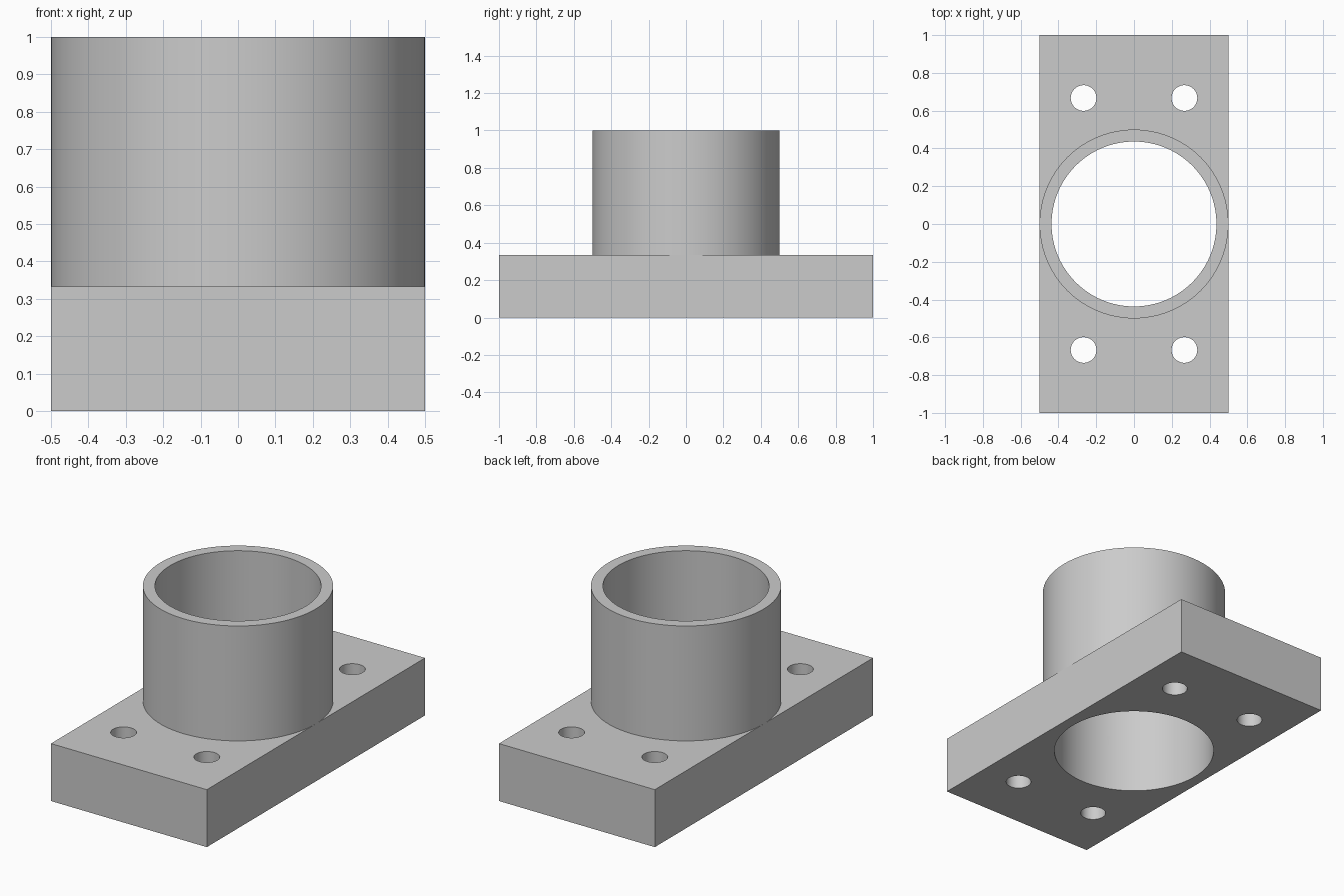
import bpy, bmesh, math
from mathutils import Matrix, Vector

if "Cube" in bpy.data.objects:
    bpy.data.objects.remove(bpy.data.objects["Cube"], do_unlink=True)

PLATE_H, TOP = 1 / 3, 1.0
OUTER, BORE, BOLT = 0.5, 0.4365, 0.068
SEGMENTS = 96

grey = bpy.data.materials.new("plain_grey")
grey.use_nodes = True
colour = (0.6, 0.6, 0.6, 1)
grey.diffuse_color = colour
grey.node_tree.nodes["Principled BSDF"].inputs["Base Color"].default_value = colour


def make_object(name, bm):
    bmesh.ops.recalc_face_normals(bm, faces=bm.faces)
    mesh = bpy.data.meshes.new(name)
    bm.to_mesh(mesh)
    bm.free()
    mesh.materials.append(grey)
    obj = bpy.data.objects.new(name, mesh)
    bpy.context.collection.objects.link(obj)
    return obj


def smooth(obj):
    bpy.ops.object.select_all(action="DESELECT")
    obj.select_set(True)
    bpy.context.view_layer.objects.active = obj
    bpy.ops.object.shade_smooth_by_angle(angle=math.radians(30))


# Base plate
bm = bmesh.new()
bmesh.ops.create_cube(bm, size=1, matrix=Matrix.Translation((0, 0, PLATE_H / 2))
                      @ Matrix.Diagonal((1, 2, PLATE_H, 1)))
plate = make_object("base_plate", bm)

# Cutter for the central bore and the four bolt holes
holes = [(0, 0, BORE, SEGMENTS)]
holes += [(sx * 0.267, sy * 0.667, BOLT, 48) for sx in (-1, 1) for sy in (-1, 1)]
bm = bmesh.new()
for x, y, radius, segments in holes:
    bmesh.ops.create_cone(bm, cap_ends=True, segments=segments, radius1=radius,
                          radius2=radius, depth=1, matrix=Matrix.Translation((x, y, PLATE_H / 2)))
cutter = make_object("hole_cutter", bm)
cutter.hide_render = True

cut = plate.modifiers.new("holes", "BOOLEAN")
cut.operation, cut.solver, cut.object = "DIFFERENCE", "EXACT", cutter
bpy.ops.object.select_all(action="DESELECT")
bpy.context.view_layer.objects.active = plate
plate.select_set(True)
bpy.ops.object.modifier_apply(modifier=cut.name)
bpy.data.objects.remove(cutter, do_unlink=True)
smooth(plate)

# Tube standing on the plate: a rectangular section turned about z
bm = bmesh.new()
section = [bm.verts.new(Vector((r, 0, z))) for r, z in
           ((BORE, PLATE_H), (BORE, TOP), (OUTER, TOP), (OUTER, PLATE_H))]
edges = [bm.edges.new((section[i], section[(i + 1) % 4])) for i in range(4)]
bmesh.ops.spin(bm, geom=section + edges, cent=(0, 0, 0), axis=(0, 0, 1),
               angle=math.tau, steps=SEGMENTS)
bmesh.ops.remove_doubles(bm, verts=bm.verts, dist=0.0001)
tube = make_object("tube", bm)
smooth(tube)
